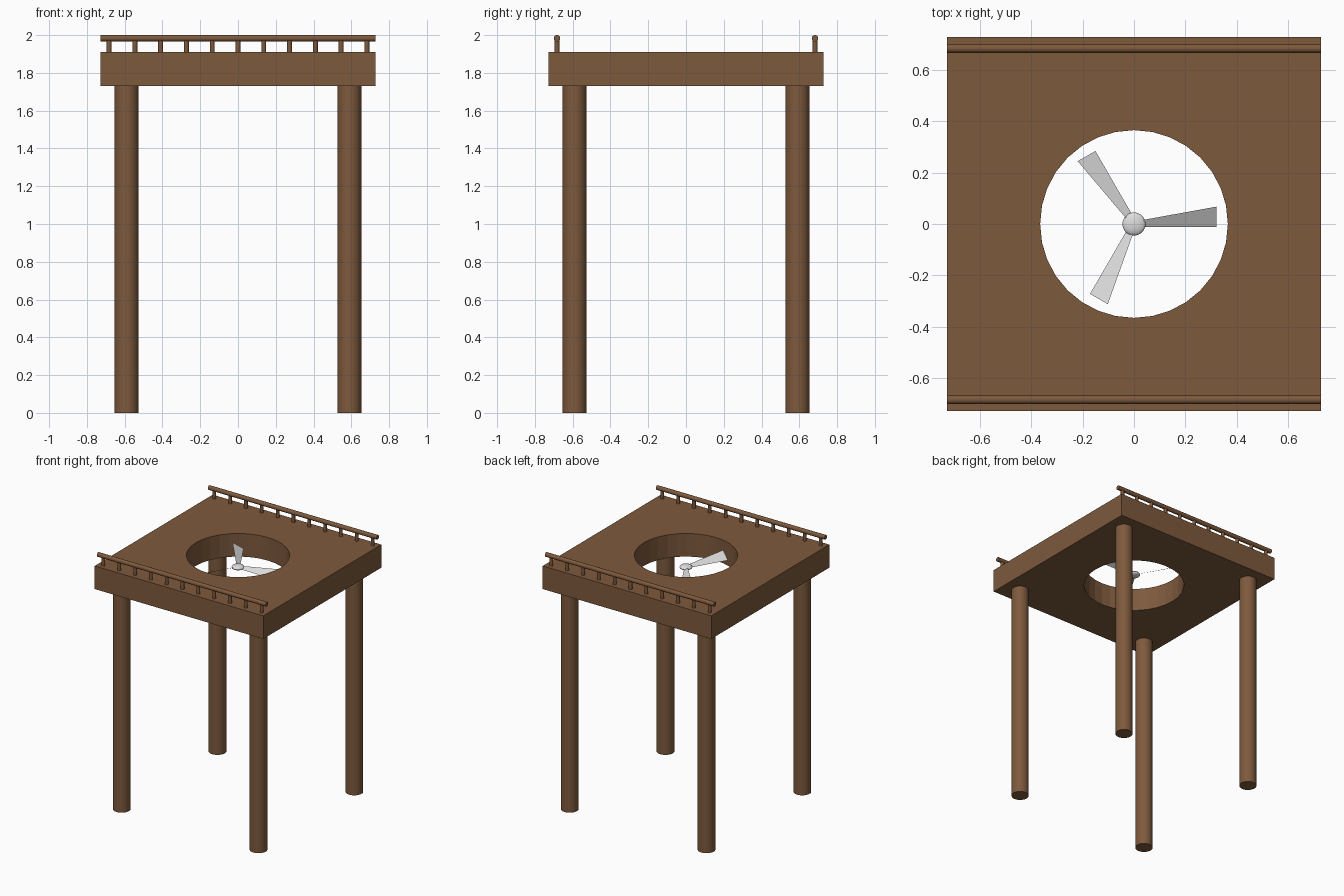
import bpy, bmesh, math
from mathutils import Vector

if "Cube" in bpy.data.objects:
    bpy.data.objects.remove(bpy.data.objects["Cube"])

HALF, Z0, Z1 = 0.727, 1.73, 1.91   # deck half width, underside, top
HOLE_R = 0.365


def material(name, rgb):
    m = bpy.data.materials.new(name)
    m.diffuse_color = (*rgb, 1)
    m.use_nodes = True
    m.node_tree.nodes["Principled BSDF"].inputs["Base Color"].default_value = m.diffuse_color
    return m


wood = material("brown_wood", (0.207, 0.101, 0.046))
white = material("pale_metal", (0.72, 0.72, 0.72))


def finish(ob, name, mat, smooth=True):
    ob.name = name
    ob.data.materials.append(mat)
    if smooth:
        bpy.ops.object.shade_smooth_by_angle()
    return ob


def rod(name, r, depth, loc, rot=(0, 0, 0), sides=32):
    bpy.ops.mesh.primitive_cylinder_add(vertices=sides, radius=r, depth=depth,
                                        location=loc, rotation=rot)
    return finish(bpy.context.object, name, wood)


def mesh_object(name, bm, mat):
    me = bpy.data.meshes.new(name)
    bm.to_mesh(me)
    bm.free()
    ob = bpy.data.objects.new(name, me)
    bpy.context.collection.objects.link(ob)
    return finish(ob, name, mat, smooth=False)


# Square deck with a round opening: rings of section points joined by quads
bm = bmesh.new()
N = 32
rings = []
for i in range(N):
    a = 2 * math.pi * i / N
    d = Vector((math.cos(a), math.sin(a), 0))
    out = d * (HALF / max(abs(d.x), abs(d.y)))
    rings.append([bm.verts.new((p.x, p.y, z)) for p, z in
                  ((d * HOLE_R, Z0), (out, Z0), (out, Z1), (d * HOLE_R, Z1))])
for i in range(N):
    a, b = rings[i], rings[(i + 1) % N]
    for k in range(4):
        bm.faces.new((a[k], b[k], b[(k + 1) % 4], a[(k + 1) % 4]))
bmesh.ops.recalc_face_normals(bm, faces=bm.faces)
mesh_object("deck", bm, wood)

# Four round legs
for sx, nx in ((-1, "left"), (1, "right")):
    for sy, ny in ((-1, "front"), (1, "back")):
        rod(f"{ny}_{nx}_leg", 0.063, Z0, (sx * 0.59, sy * 0.59, Z0 / 2))

# Handrails on short posts along the front and back edges
for sy, ny in ((-1, "front"), (1, "back")):
    y = sy * 0.683
    rod(f"{ny}_rail", 0.017, 2 * HALF, (0, y, 1.983), (0, math.pi / 2, 0))
    for i in range(11):
        rod(f"{ny}_post_{i + 1}", 0.013, 0.07, ((i - 5) * 0.1365, y, Z1 + 0.035), sides=16)

# Fan hub: flattened ball in the middle of the opening
FAN_Z = 1.82
bpy.ops.mesh.primitive_uv_sphere_add(segments=32, ring_count=16, radius=0.045,
                                     location=(0, 0, FAN_Z))
hub = bpy.context.object
hub.scale.z = 0.4
finish(hub, "fan_hub", white)

# Three thin pitched blades widening outwards
pitch = math.radians(30)
for k in range(3):
    bm = bmesh.new()
    pts = ((0.02, -0.014), (0.321, -0.014), (0.321, 0.078), (0.02, 0.015))
    bm.faces.new([bm.verts.new((x, c * math.cos(pitch), c * math.sin(pitch)))
                  for x, c in pts])
    blade = mesh_object(f"fan_blade_{k + 1}", bm, white)
    blade.location = (0, 0, FAN_Z)
    blade.rotation_euler = (0, 0, k * 2 * math.pi / 3)
